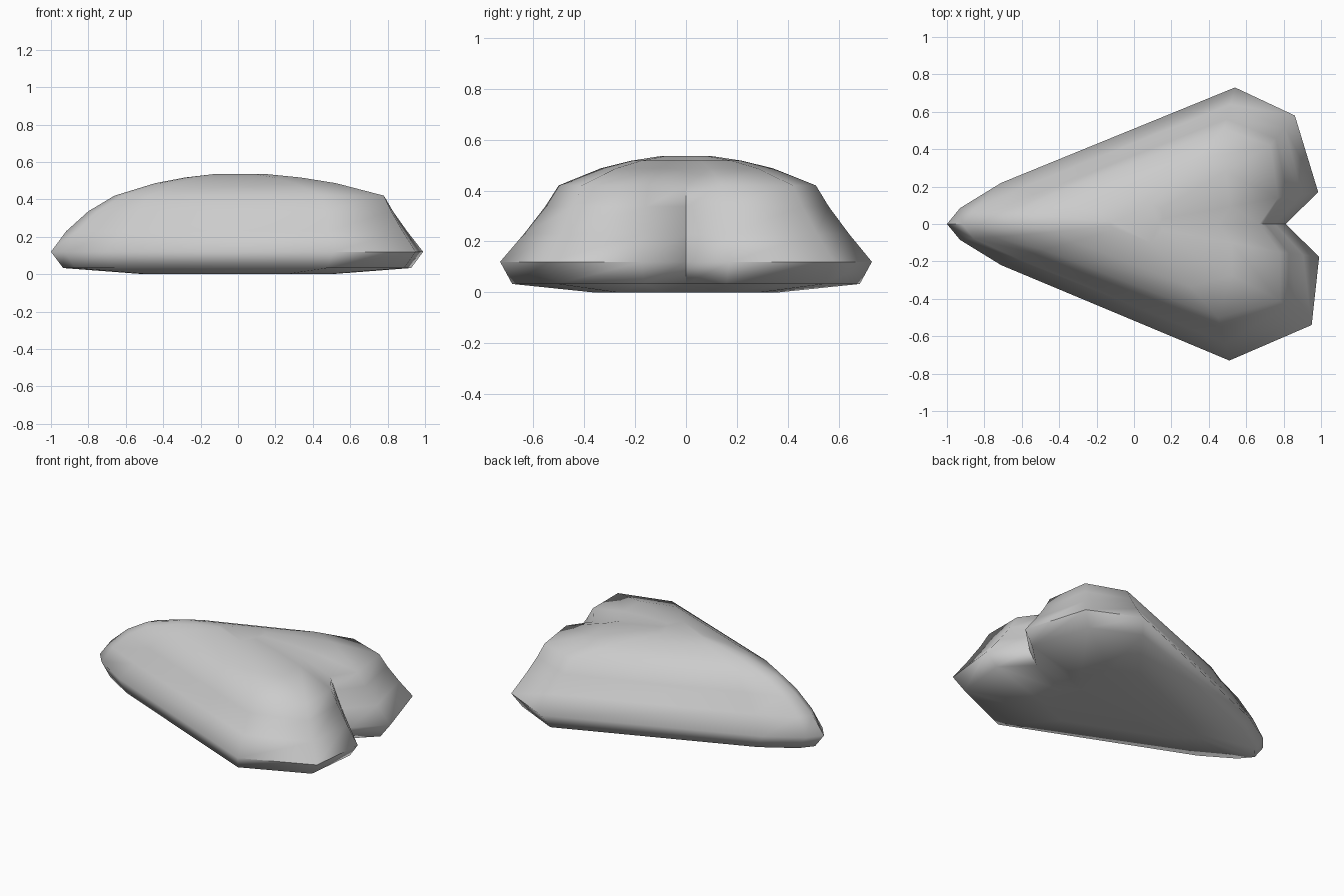
import bpy, bmesh, math

if "Cube" in bpy.data.objects:
    bpy.data.objects.remove(bpy.data.objects["Cube"])

# Heart-shaped outline at the widest level, counter-clockwise from the tip
outer = [(-1, 0), (-.93, -.085), (-.71, -.22), (.51, -.73), (.95, -.54), (.99, -.175),
         (.81, 0), (.985, .17), (.86, .58), (.54, .73), (-.71, .22), (-.93, .085)]
# Matching outline at the shoulder
inner = [(-.66, 0), (-.62, -.06), (-.48, -.14), (.45, -.5), (.78, -.41), (.78, -.15),
         (.67, 0), (.77, .14), (.73, .42), (.48, .51), (-.48, .14), (-.62, .06)]
TIP = {0, 1, 11}


def scaled(pts, s, z):
    return [(x * s, y * s, z) for x, y in pts]


def blended(t_tip, t_side, z):
    ring = []
    for i, (a, b) in enumerate(zip(outer, inner)):
        t = t_tip if i in TIP else t_side
        ring.append((a[0] + (b[0] - a[0]) * t, a[1] + (b[1] - a[1]) * t, z))
    return ring


# Stacked rings: slightly rounded base, sloping wall, domed top
rings = [scaled(outer, .5, 0), scaled(outer, .935, .033), scaled(outer, 1, .12),
         blended(.24, .41, .23), blended(.59, .77, .337), scaled(inner, 1, .42),
         scaled(inner, .67, .487), scaled(inner, .43, .517), scaled(inner, .2, .535)]

bm = bmesh.new()
loops = [[bm.verts.new(p) for p in ring] for ring in rings]
n = len(outer)
for low, high in zip(loops, loops[1:]):
    for i in range(n):
        j = (i + 1) % n
        bm.faces.new((low[i], low[j], high[j], high[i]))
bm.faces.new(loops[0][::-1])
bm.faces.new(loops[-1])
bmesh.ops.recalc_face_normals(bm, faces=bm.faces)

mesh = bpy.data.meshes.new("heart_stone")
bm.to_mesh(mesh)
bm.free()
stone = bpy.data.objects.new("heart_stone", mesh)
bpy.context.collection.objects.link(stone)
bpy.context.view_layer.objects.active = stone
stone.select_set(True)
bpy.ops.object.shade_smooth_by_angle(angle=math.radians(60))
